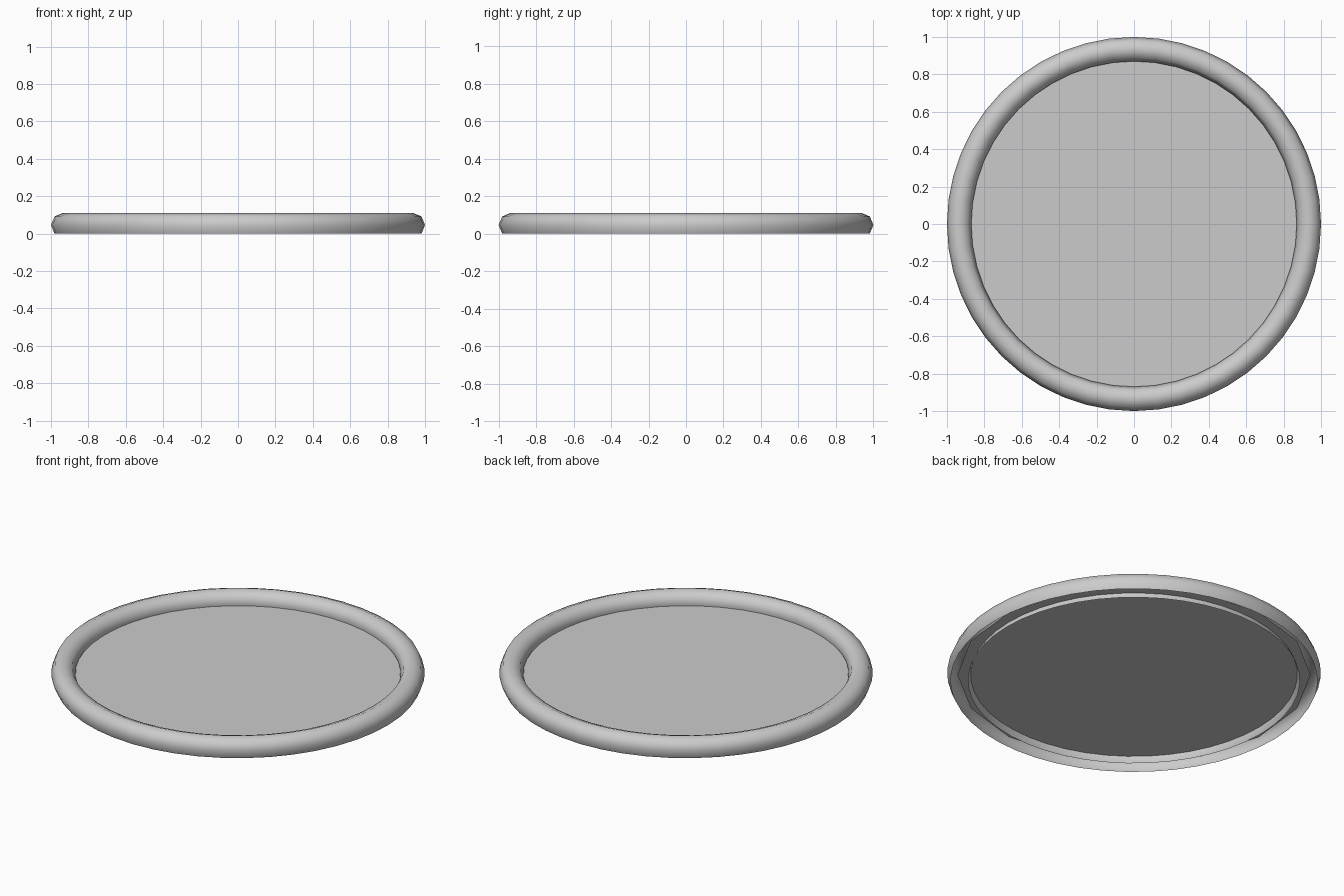
import bpy, bmesh
from math import cos, sin, pi, radians

if "Cube" in bpy.data.objects:
    bpy.data.objects.remove(bpy.data.objects["Cube"])

RING_R, TUBE_R, TUBE_Z = 0.935, 0.065, 0.046
SEGMENTS = 48


def make_object(name, bm):
    mesh = bpy.data.meshes.new(name)
    bm.to_mesh(mesh)
    bm.free()
    obj = bpy.data.objects.new(name, mesh)
    bpy.context.collection.objects.link(obj)
    return obj


# Rim: eight-sided tube, open underneath, swept round the circle
bm = bmesh.new()
loops = []
for i in range(SEGMENTS):
    a = 2 * pi * i / SEGMENTS
    loop = []
    for k in range(-1, 6):
        t = k * pi / 4
        r = RING_R + TUBE_R * cos(t)
        z = max(0.0, TUBE_Z + TUBE_R * sin(t))
        loop.append(bm.verts.new((r * cos(a), r * sin(a), z)))
    loops.append(loop)
for i, p in enumerate(loops):
    q = loops[(i + 1) % SEGMENTS]
    for k in range(6):
        bm.faces.new((p[k], q[k], q[k + 1], p[k + 1])).smooth = True
make_object("rim", bm)

# Plate: flat sixteen-sided sheet whose corners are hidden inside the rim
bm = bmesh.new()
bmesh.ops.create_circle(bm, cap_ends=True, segments=16, radius=0.945)
plate = make_object("plate", bm)
plate.location.z = 0.035
plate.rotation_euler.z = radians(5)
